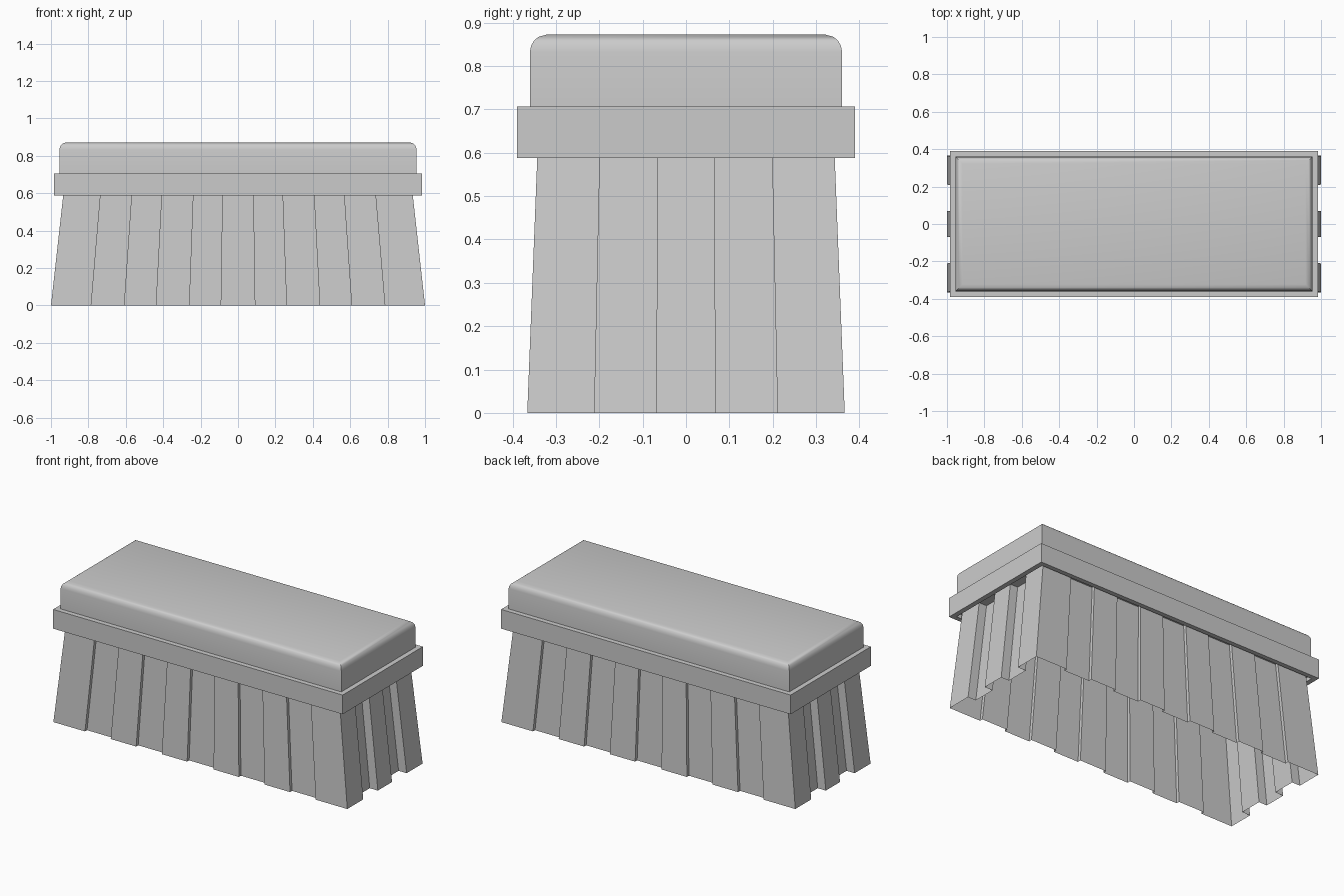
import bpy, bmesh

if "Cube" in bpy.data.objects:
    bpy.data.objects.remove(bpy.data.objects["Cube"])


def make_object(name, rings, cap_start=True, cap_end=True, smooth=False):
    """Skin a stack of matching closed rings of points."""
    bm = bmesh.new()
    loops = [[bm.verts.new(p) for p in ring] for ring in rings]
    for a, b in zip(loops, loops[1:]):
        n = len(a)
        for i in range(n):
            j = (i + 1) % n
            bm.faces.new((a[i], a[j], b[j], b[i]))
    if cap_start:
        bm.faces.new(loops[0][::-1])
    if cap_end:
        bm.faces.new(loops[-1])
    mesh = bpy.data.meshes.new(name)
    bm.to_mesh(mesh)
    bm.free()
    obj = bpy.data.objects.new(name, mesh)
    bpy.context.collection.objects.link(obj)
    if smooth:
        bpy.ops.object.select_all(action='DESELECT')
        obj.select_set(True)
        bpy.context.view_layer.objects.active = obj
        bpy.ops.object.shade_smooth_by_angle()
    return obj


def rect(hx, hy, z):
    return [(-hx, -hy, z), (hx, -hy, z), (hx, hy, z), (-hx, hy, z)]


# handle block with rounded upper rim
rim = [(0.70, 0), (0.832, 0), (0.847, 0.003), (0.859, 0.010),
       (0.867, 0.020), (0.872, 0.038)]
make_object("handle_block", [rect(0.955 - d, 0.36 - d, z) for z, d in rim],
            smooth=True)

# collar band, with a shallow recess underneath
make_object("collar", [rect(0.955, 0.362, 0.612), rect(0.955, 0.362, 0.588),
                       rect(0.985, 0.39, 0.588), rect(0.985, 0.39, 0.706)])


# bristle skirt: open, tapered, with alternating raised and recessed strips
def skirt_ring(xs, ys, depth_x, depth_y, z):
    def side(cuts, edge, depth):
        pts = []
        for i, c in enumerate(cuts[:-1]):
            out = edge - (depth if i % 2 else 0)
            prev = edge - (0 if i % 2 else depth)
            if i:
                pts.append((c, prev))
            pts.append((c, out))
        return pts
    hx, hy = xs[-1], ys[-1]
    front = side(xs, hy, depth_y)
    right = side(ys, hx, depth_x)
    ring = [(u, -v, z) for u, v in front] + [(v, u, z) for u, v in right]
    return ring + [(-x, -y, z) for x, y, z in ring]


def mirrored(half):
    return [-v for v in reversed(half)] + half


bottom = skirt_ring(mirrored([0.09, 0.262, 0.437, 0.61, 0.785, 1.0]),
                    mirrored([0.069, 0.211, 0.366]), 0.055, 0.020, 0.0)
top = skirt_ring(mirrored([0.081, 0.24, 0.405, 0.568, 0.733, 0.932]),
                 mirrored([0.065, 0.198, 0.342]), 0.052, 0.019, 0.612)
make_object("bristle_skirt", [bottom, top], cap_start=False, cap_end=False)
